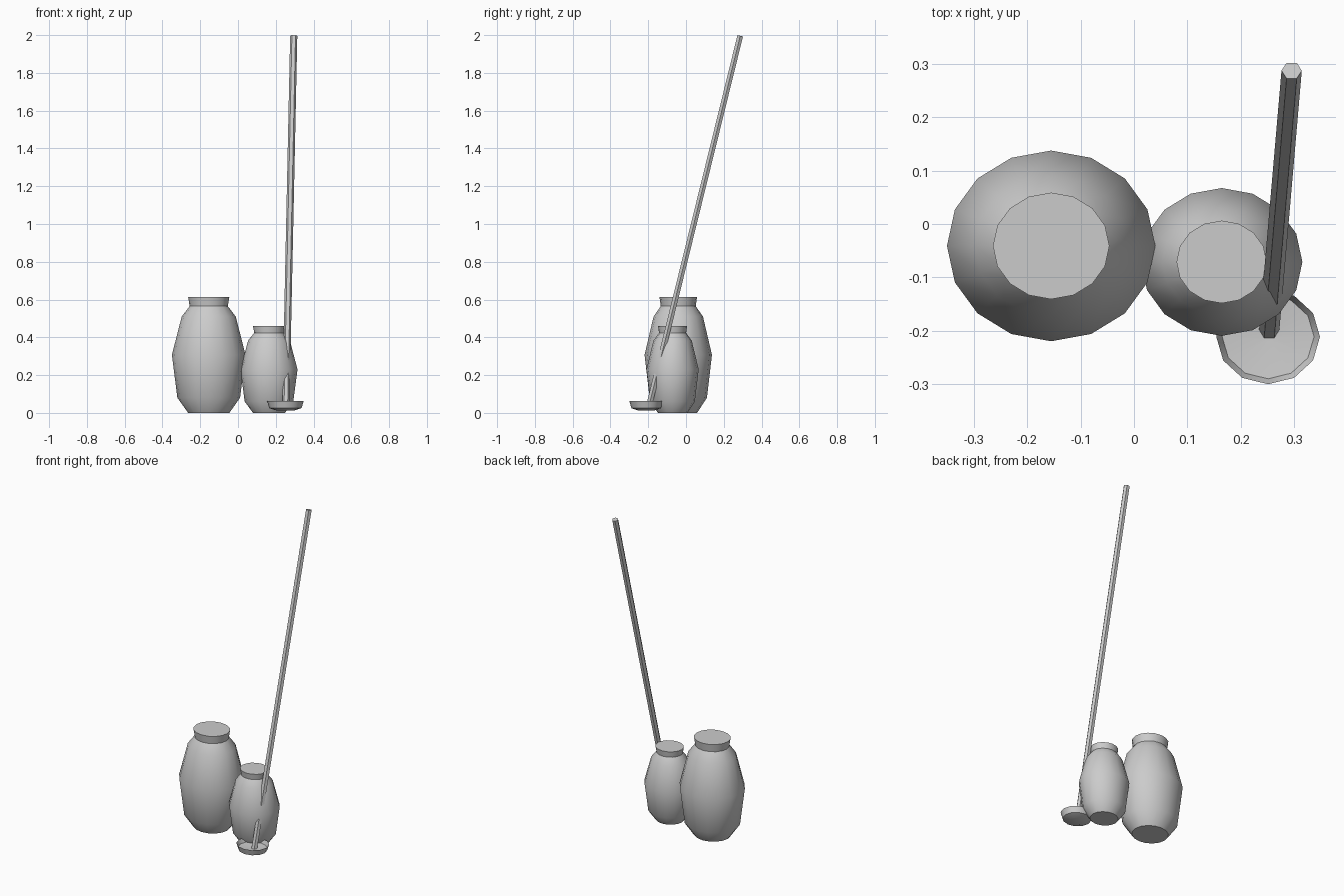
import bpy, bmesh, math
from mathutils import Vector

cube = bpy.data.objects.get("Cube")
if cube:
    bpy.data.objects.remove(cube)

DEPTH = 0.915  # the set is slightly flattened front to back

clay = bpy.data.materials.new("plain_grey")
clay.use_nodes = True
GREY = (0.6, 0.6, 0.6, 1)
clay.diffuse_color = GREY
clay.node_tree.nodes["Principled BSDF"].inputs["Base Color"].default_value = GREY


def finish(name, bm):
    bmesh.ops.recalc_face_normals(bm, faces=bm.faces)
    mesh = bpy.data.meshes.new(name)
    bm.to_mesh(mesh)
    bm.free()
    mesh.materials.append(clay)
    obj = bpy.data.objects.new(name, mesh)
    bpy.context.collection.objects.link(obj)
    bpy.ops.object.select_all(action='DESELECT')
    obj.select_set(True)
    bpy.context.view_layer.objects.active = obj
    bpy.ops.object.shade_smooth_by_angle(angle=math.radians(35))
    return obj


def lathe(name, profile, sides, centre, width=1.0, height=1.0):
    """Turned solid with a flat cap at each end of the profile."""
    bm = bmesh.new()
    rings = []
    for r, z in profile:
        ring = []
        for i in range(sides):
            a = math.tau * i / sides
            ring.append(bm.verts.new((centre[0] + r * width * math.cos(a),
                                      centre[1] + r * width * DEPTH * math.sin(a),
                                      z * height)))
        rings.append(ring)
    for low, high in zip(rings, rings[1:]):
        for i in range(sides):
            j = (i + 1) % sides
            bm.faces.new((low[i], low[j], high[j], high[i]))
    bm.faces.new(rings[0][::-1])
    bm.faces.new(rings[-1])
    return finish(name, bm)


def rod(name, start, end, radius, sides):
    """Straight rod with caps square to its axis."""
    start, end = Vector(start), Vector(end)
    axis = (end - start).normalized()
    side = Vector((1, 0, 0))
    side = (side - axis * side.dot(axis)).normalized()
    up = axis.cross(side)
    bm = bmesh.new()
    rings = []
    for p in (start, end):
        rings.append([bm.verts.new(p + radius * (side * math.cos(math.tau * i / sides)
                                                 + up * DEPTH * math.sin(math.tau * i / sides)))
                      for i in range(sides)])
    for i in range(sides):
        j = (i + 1) % sides
        bm.faces.new((rings[0][i], rings[0][j], rings[1][j], rings[1][i]))
    bm.faces.new(rings[0][::-1])
    bm.faces.new(rings[1])
    return finish(name, bm)


# Two jars share one profile
jar = [(0.109, 0), (0.166, 0.08), (0.195, 0.307), (0.143, 0.51),
       (0.101, 0.565), (0.109, 0.614)]
lathe("large_jar", jar, 16, (-0.155, -0.041))
lathe("small_jar", jar, 16, (0.164, -0.071), width=0.775, height=0.75)

# Shallow ladle dish with a sunken floor
dish = [(0.045, 0.012), (0.085, 0.025), (0.097, 0.062), (0.086, 0.037), (0.01, 0.03)]
lathe("ladle_dish", dish, 12, (0.251, -0.211))

# Long leaning handle
rod("ladle_handle", (0.253, -0.199, 0.025), (0.295, 0.287, 1.996), 0.019, 6)
